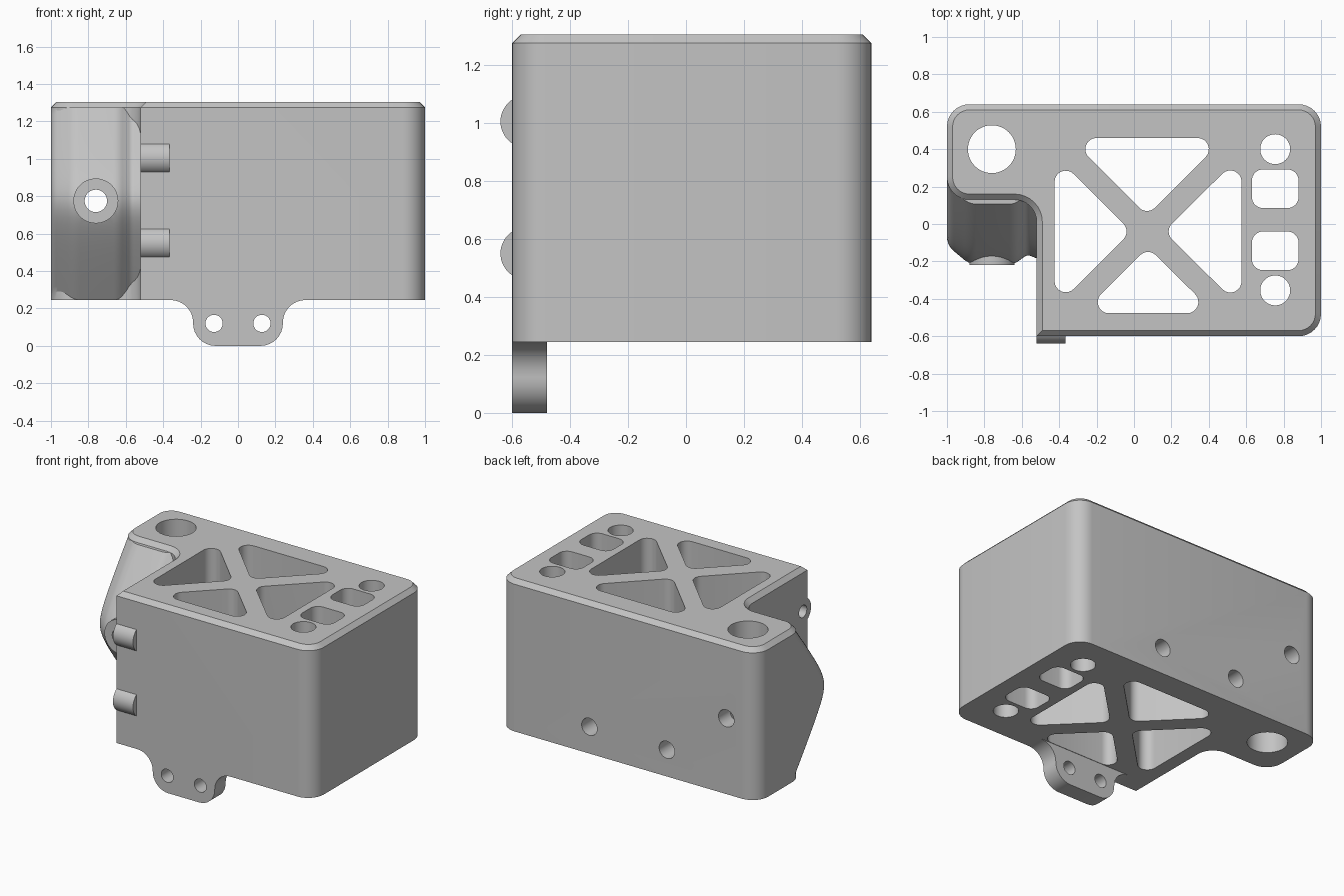
import bpy, bmesh, math
from mathutils import Vector

if "Cube" in bpy.data.objects:
    bpy.data.objects.remove(bpy.data.objects["Cube"], do_unlink=True)

BASE, SHOULDER, CHAMFER = 0.245, 1.275, 0.03

grey = bpy.data.materials.new("light_grey")
grey.use_nodes = True
grey.diffuse_color = (0.55, 0.55, 0.55, 1)
grey.node_tree.nodes["Principled BSDF"].inputs["Base Color"].default_value = grey.diffuse_color


def rounded(corners, steps=8):
    """Outline from (x, y) or (x, y, radius) corners."""
    out = []
    for i, c in enumerate(corners):
        p = Vector(c[:2])
        if len(c) == 2:
            out.append(p)
            continue
        d1 = (Vector(corners[i - 1][:2]) - p).normalized()
        d2 = (Vector(corners[(i + 1) % len(corners)][:2]) - p).normalized()
        half, r = d1.angle(d2) / 2, c[2]
        centre = p + (d1 + d2).normalized() * r / math.sin(half)
        v1 = p + d1 * r / math.tan(half) - centre
        v2 = p + d2 * r / math.tan(half) - centre
        a1 = math.atan2(v1.y, v1.x)
        turn = (math.atan2(v2.y, v2.x) - a1 + math.pi) % math.tau - math.pi
        for k in range(steps + 1):
            a = a1 + turn * k / steps
            out.append(centre + Vector((math.cos(a), math.sin(a))) * r)
    return out


def circle(cx, cy, r, n=48):
    return [Vector((cx + r * math.cos(math.tau * k / n), cy + r * math.sin(math.tau * k / n)))
            for k in range(n)]


def finish(name, bm):
    bmesh.ops.recalc_face_normals(bm, faces=bm.faces)
    mesh = bpy.data.meshes.new(name)
    bm.to_mesh(mesh)
    bm.free()
    mesh.materials.append(grey)
    ob = bpy.data.objects.new(name, mesh)
    bpy.context.collection.objects.link(ob)
    return ob


def loft(name, rings, top_chamfer=0):
    """Skin a stack of 3D rings and cap both ends."""
    bm = bmesh.new()
    rows = [[bm.verts.new(p) for p in ring] for ring in rings]
    for a, b in zip(rows, rows[1:]):
        for i in range(len(a)):
            j = (i + 1) % len(a)
            bm.faces.new((a[i], a[j], b[j], b[i]))
    bm.faces.new(rows[0])
    top = bm.faces.new(rows[-1])
    bmesh.ops.recalc_face_normals(bm, faces=bm.faces)
    if top_chamfer:
        bmesh.ops.inset_region(bm, faces=[top], thickness=top_chamfer, use_even_offset=True)
        for v in top.verts:
            v.co.z += top_chamfer
    return finish(name, bm)


def prism(name, outline, axis, lo, hi, top_chamfer=0):
    place = {"X": lambda p, h: (h, p.x, p.y),
             "Y": lambda p, h: (p.x, h, p.y),
             "Z": lambda p, h: (p.x, p.y, h)}[axis]
    return loft(name, [[place(p, h) for p in outline] for h in (lo, hi)], top_chamfer)


# Main L-shaped block with a chamfered top
body = prism("bracket_body", rounded([
    (-1, 0.64, 0.12), (-1, 0.13, 0.12), (-0.52, 0.13, 0.12), (-0.52, -0.6),
    (1, -0.6, 0.12), (1, 0.64, 0.12)]), "Z", BASE, SHOULDER, CHAMFER)

# Bulging screw housing in the notch
rings = []
for k in range(29):
    z = BASE + (SHOULDER - BASE) * k / 28
    t = abs(z - 0.775) / 0.53
    f = -0.215 + 0.345 * (math.hypot(t, 0.2) - 0.2) / 0.82
    section = rounded([(-1, 0.5), (-1, f + 0.1, 0.1), (-0.88, f, 0.1), (-0.64, f, 0.08),
                       (-0.57, f + 0.05, 0.03), (-0.52, f + 0.03), (-0.45, f + 0.03),
                       (-0.45, 0.5)], 5)
    rings.append([(p.x, p.y, z) for p in section])
adds = [loft("screw_housing", rings),
        prism("screw_boss", circle(-0.76, 0.775, 0.12), "Y", -0.22, 0.2)]

# Hinge lugs and hanging tab
for z in (1.005, 0.55):
    adds.append(prism("hinge_lug", circle(-0.55, z, 0.09), "X", -0.52, -0.365))
half_tab = [(0.4, 0.3), (0.4, BASE), (0.24, BASE, 0.12), (0.24, 0, 0.12)]
mirrored = [(-c[0], *c[1:]) for c in reversed(half_tab)]
adds.append(prism("hanging_tab", rounded(half_tab + mirrored), "Y", -0.6, -0.48))

# Pockets and holes through the height
R = 0.06
outlines = [
    rounded([(-0.345, 0.46, R), (0.485, 0.46, R), (0.07, 0.045, R)]),
    rounded([(-0.28, -0.477, R), (0.43, -0.477, R), (0.075, -0.125, R)]),
    rounded([(-0.425, -0.45, R), (-0.425, 0.37, R), (-0.015, -0.04, R)]),
    rounded([(0.575, -0.45, R), (0.575, 0.37, R), (0.16, -0.04, R)]),
    circle(-0.76, 0.4, 0.128), circle(0.755, 0.4, 0.08), circle(0.755, -0.355, 0.08)]
for lo, hi in ((0.085, 0.292), (-0.247, -0.04)):
    outlines.append(rounded([(0.63, lo, R), (0.88, lo, R), (0.88, hi, R), (0.63, hi, R)]))
cuts = [prism("pocket_cutter", o, "Z", 0.1, 1.5) for o in outlines]

# Screw holes: housing, back face, tab and lugs
cuts.append(prism("hole_cutter", circle(-0.76, 0.775, 0.06), "Y", -0.4, 0.8))
for side in (-1, 1):
    cuts.append(prism("hole_cutter", circle(0.3 * side, 0.432, 0.06), "Y", 0.41, 0.8))
    cuts.append(prism("hole_cutter", circle(0.128 * side, 0.12, 0.046), "Y", -0.8, -0.4))
for z in (1.005, 0.55):
    cuts.append(prism("hole_cutter", circle(-0.55, z, 0.043), "X", -0.7, -0.4))

# Combine everything into one solid
for parts, operation in ((adds, "UNION"), (cuts, "DIFFERENCE")):
    for part in parts:
        part.hide_render = True
        mod = body.modifiers.new(part.name, "BOOLEAN")
        mod.operation, mod.solver, mod.object = operation, "EXACT", part
bpy.context.view_layer.update()
solid = bpy.data.meshes.new_from_object(body.evaluated_get(bpy.context.evaluated_depsgraph_get()))
body.modifiers.clear()
body.data = solid
for part in adds + cuts:
    bpy.data.objects.remove(part, do_unlink=True)

bpy.ops.object.select_all(action="DESELECT")
body.select_set(True)
bpy.context.view_layer.objects.active = body
bpy.ops.object.shade_smooth_by_angle(angle=math.radians(28))
